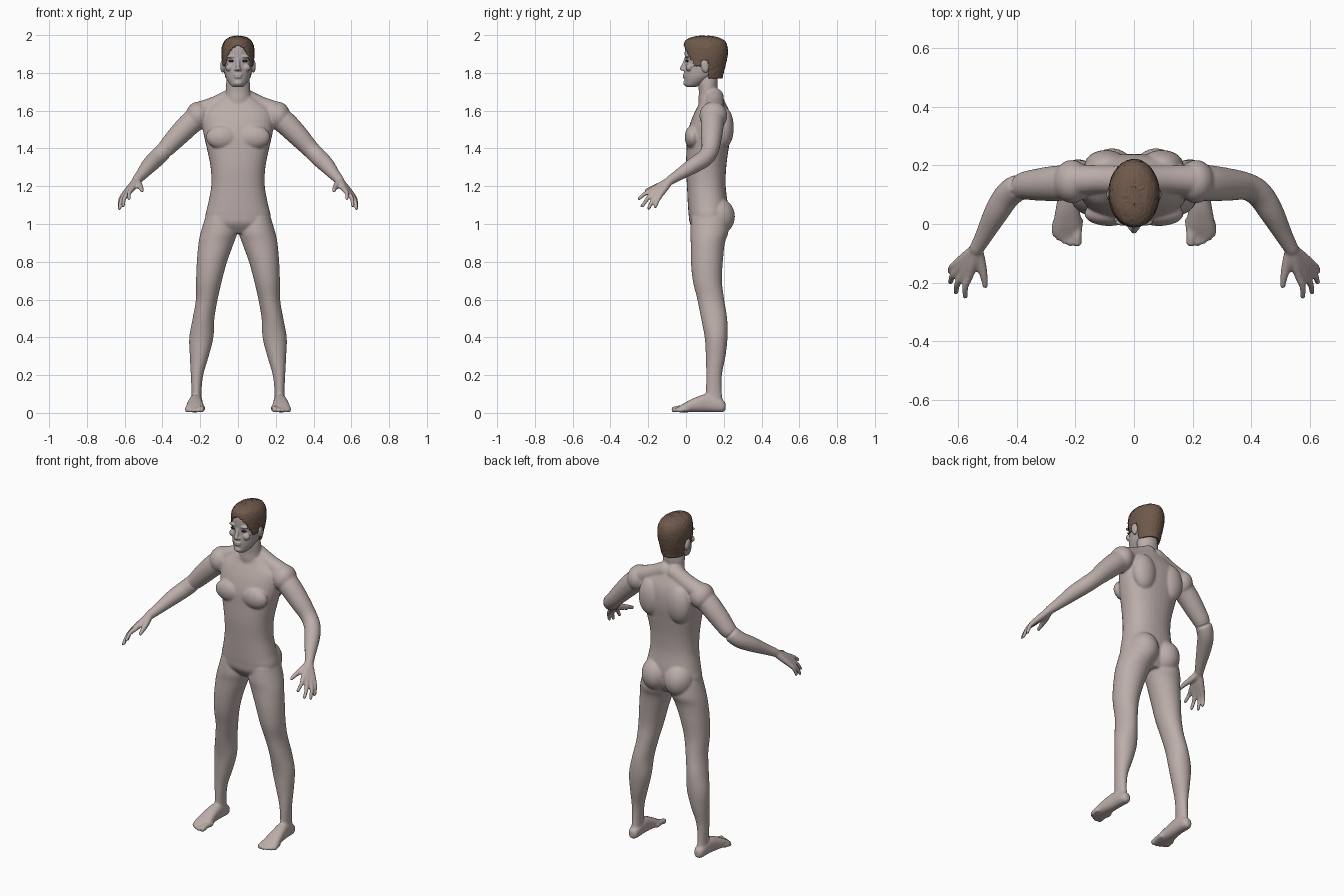
import bpy, bmesh, math, random
from mathutils import Vector, Matrix

random.seed(4)
if "Cube" in bpy.data.objects:
    bpy.data.objects.remove(bpy.data.objects["Cube"], do_unlink=True)


def material(name, color):
    m = bpy.data.materials.new(name)
    m.use_nodes = True
    m.diffuse_color = (*color, 1)
    bsdf = m.node_tree.nodes["Principled BSDF"]
    bsdf.inputs["Base Color"].default_value = (*color, 1)
    bsdf.inputs["Roughness"].default_value = 0.7
    return m


SKIN = material("body skin", (0.50, 0.42, 0.40))
FACE = material("face skin", (0.45, 0.40, 0.39))
HAIR = material("brown hair", (0.16, 0.10, 0.07))
DARK = material("dark eye", (0.03, 0.025, 0.025))


def smooth_path(rows, steps):
    """Catmull-Rom interpolation of equal-length number rows."""
    rows = [Vector(r) for r in rows]
    out = []
    for i in range(len(rows) - 1):
        a, b, c = rows[max(i - 1, 0)], rows[i], rows[i + 1]
        d = rows[min(i + 2, len(rows) - 1)]
        for k in range(steps):
            t = k / steps
            out.append(b + (c - a) * (t / 2) + (a * 2 - b * 5 + c * 4 - d) * (t * t / 2)
                       + (b * 3 - a - c * 3 + d) * (t ** 3 / 2))
    return out + [rows[-1]]


def skin_rings(bm, rings):
    n = len(rings[0])
    for r, q in zip(rings, rings[1:]):
        for i in range(n):
            j = (i + 1) % n
            bm.faces.new((r[i], r[j], q[j], q[i]))
    bm.faces.new(rings[0])
    bm.faces.new(rings[-1])


def oval(bm, center, u, v, power=1.0, n=32):
    ring = []
    for i in range(n):
        a = 2 * math.pi * i / n
        c, s = math.cos(a), math.sin(a)
        ring.append(bm.verts.new(center + u * math.copysign(abs(c) ** power, c)
                                 + v * math.copysign(abs(s) ** power, s)))
    return ring


def column(bm, rows, side=1, power=1.0, steps=4, n=32):
    """Horizontal slices given as (z, x min, x max, y front, y back)."""
    rings = []
    for z, x0, x1, y0, y1 in smooth_path(rows, steps):
        rings.append(oval(bm, Vector((side * (x0 + x1) / 2, (y0 + y1) / 2, z)),
                          Vector(((x1 - x0) / 2, 0, 0)), Vector((0, (y1 - y0) / 2, 0)), power, n))
    skin_rings(bm, rings)


def centred(rows):
    return [(z, -w, w, y0, y1) for z, w, y0, y1 in rows]


def blob(bm, center, radii, side=1, turn=0.0):
    m = (Matrix.Translation((center[0] * side, *center[1:])) @ Matrix.Rotation(turn, 4, 'X')
         @ Matrix.Diagonal((*radii, 1)))
    bmesh.ops.create_uvsphere(bm, u_segments=24, v_segments=16, radius=1, matrix=m)


def tube(bm, rows, side=1):
    """Round limb through (x, y, z, radius) with rounded ends."""
    path = smooth_path([(r[0] * side, *r[1:]) for r in rows], 5)
    rings = []
    for i, p in enumerate(path):
        t = (path[min(i + 1, len(path) - 1)] - path[max(i - 1, 0)]).to_3d().normalized()
        u = t.cross(Vector((1, 0.3, 1))).normalized()
        rings.append(oval(bm, p.to_3d(), u * p[3], t.cross(u) * p[3], n=20))
    skin_rings(bm, rings)
    for p in (path[0], path[-1]):
        blob(bm, p.to_3d(), (p[3],) * 3)


def finish(bm, name, mat, voxel=0, passes=0):
    bmesh.ops.recalc_face_normals(bm, faces=bm.faces[:])
    me = bpy.data.meshes.new(name)
    for f in bm.faces:
        f.smooth = True
    bm.to_mesh(me)
    bm.free()
    ob = bpy.data.objects.new(name, me)
    bpy.context.collection.objects.link(ob)
    me.materials.append(mat)
    if voxel:
        r = ob.modifiers.new("fuse", 'REMESH')
        r.mode, r.voxel_size, r.use_smooth_shade = 'VOXEL', voxel, True
        s = ob.modifiers.new("soften", 'SMOOTH')
        s.factor, s.iterations = 0.5, passes
    return ob


# torso and neck
body = bmesh.new()
column(body, centred([
    (0.95, .10, .06, .19), (1.0, .165, .022, .215), (1.05, .172, .014, .222),
    (1.1, .16, .01, .222), (1.2, .142, .005, .21), (1.3, .145, .0, .213),
    (1.4, .165, .003, .226), (1.48, .183, .008, .238), (1.55, .19, .028, .238),
    (1.6, .18, .05, .228), (1.64, .13, .07, .21), (1.68, .07, .08, .19)]), power=0.88)
column(body, centred([
    (1.6, .08, .07, .2), (1.66, .07, .066, .188), (1.7, .064, .068, .166),
    (1.75, .063, .062, .168), (1.8, .055, .06, .165)]))

for s in (1, -1):
    # chest, shoulder blade, shoulder, seat
    blob(body, (.085, .035, 1.46), (.085, .042, .062), s)
    blob(body, (.095, .2, 1.51), (.075, .053, .11), s)
    blob(body, (.212, .145, 1.573), (.064, .074, .074), s)
    blob(body, (.075, .165, 1.04), (.085, .094, .1), s)
    tube(body, [(.03, .15, 1.67, .05), (.115, .152, 1.63, .048), (.2, .15, 1.595, .054)], s)

    # arm
    tube(body, [(.19, .145, 1.58, .062), (.25, .14, 1.535, .062), (.32, .135, 1.465, .056),
                (.385, .128, 1.395, .047), (.43, .1, 1.35, .046), (.47, .04, 1.31, .042),
                (.51, -.035, 1.262, .031), (.537, -.083, 1.232, .025)], s)

    # fingers, each running from the wrist over its knuckle to the tip
    wrist = Vector((.537, -.083, 1.232))
    for knuckle, tip in (((.563, -.178, 1.182), (.577, -.248, 1.135)),
                         ((.583, -.173, 1.166), (.609, -.232, 1.095)),
                         ((.599, -.156, 1.155), (.627, -.198, 1.083)),
                         ((.607, -.136, 1.152), (.628, -.162, 1.092))):
        k, t = Vector(knuckle), Vector(tip)
        mid = k.lerp(t, 0.5) + Vector((.006, 0, .005))
        tube(body, [(*wrist, .02), (*wrist.lerp(k, .55), .018), (*k, .0145),
                    (*mid, .0115), (*t, .0095)], s)
    tube(body, [(.535, -.09, 1.225, .02), (.523, -.135, 1.205, .018),
                (.513, -.178, 1.19, .0135), (.508, -.212, 1.176, .01)], s)

    # leg
    column(body, [
        (1.04, .02, .172, .03, .22), (.96, .004, .196, .022, .225), (.9, .022, .209, .025, .206),
        (.8, .058, .218, .026, .195), (.7, .085, .222, .036, .19), (.6, .108, .223, .06, .202),
        (.5, .125, .24, .08, .218), (.4, .13, .258, .099, .22), (.3, .155, .255, .105, .209),
        (.2, .184, .25, .107, .19), (.1, .194, .246, .105, .19), (.03, .19, .25, .1, .203)], s)

    # foot, sliced from heel to ball
    rings = []
    for x, y, z, w, h in smooth_path([
            (.22, .21, .033, .014, .018), (.22, .19, .037, .029, .033), (.222, .12, .052, .034, .047),
            (.226, .06, .045, .04, .041), (.228, 0, .03, .048, .027),
            (.23, -.033, .02, .047, .017), (.23, -.05, .016, .034, .011)], 4):
        rings.append(oval(body, Vector((x * s, y, z)), Vector((w, 0, 0)), Vector((0, 0, h)), .85))
    skin_rings(body, rings)

    # toes
    for x, tip, r in ((.194, -.062, .016), (.218, -.066, .0115), (.238, -.058, .011),
                      (.256, -.047, .011), (.271, -.033, .0105)):
        tube(body, [(x - .005, .01, r + .008, r), (x, tip + .03, r + .008, r), (x, tip, r + .002, r)], s)

finish(body, "body", SKIN, 0.006, 5)

# head with nose, lips, chin, brows, cheeks and ears
head = bmesh.new()
column(head, centred([
    (1.725, .024, .002, .05), (1.738, .042, -.006, .085), (1.77, .062, -.009, .14),
    (1.8, .071, -.01, .18), (1.85, .077, -.005, .2), (1.9, .078, -.007, .206),
    (1.94, .074, -.003, .2), (1.97, .058, .02, .175), (1.985, .03, .06, .13)]), n=48)
tube(head, [(0, .002, 1.88, .009), (0, -.008, 1.85, .0105), (0, -.02, 1.823, .0125)])
blob(head, (0, -.008, 1.79), (.024, .01, .006))
blob(head, (0, -.008, 1.778), (.02, .01, .007))
blob(head, (0, .002, 1.746), (.024, .017, .016))
for s in (1, -1):
    blob(head, (.012, -.01, 1.818), (.009, .011, .008), s)
    blob(head, (.034, .006, 1.887), (.03, .013, .009), s)
    blob(head, (.045, .016, 1.828), (.022, .018, .02), s)
    blob(head, (.081, .1, 1.836), (.013, .021, .036), s, turn=0.2)
finish(head, "head", FACE, 0.0035, 5)

# eyes
for s, label in ((1, "left"), (-1, "right")):
    eye = bmesh.new()
    blob(eye, (.036, .005, 1.863), (.016, .008, .006), s)
    finish(eye, label + "_eye", DARK)


# hair cap trimmed along the hairline
def hairline(y):
    if y < .045:
        return 1.945 - (y + .012) * 1.9
    if y < .085:
        return 1.837
    return 1.868 if y < .122 else 1.77


hair = bmesh.new()
column(hair, centred([
    (1.755, .062, .02, .188), (1.8, .074, -.008, .199), (1.85, .083, -.011, .212),
    (1.9, .087, -.013, .221), (1.94, .084, -.012, .219), (1.97, .07, -.004, .204),
    (1.988, .046, .028, .168), (1.996, .016, .07, .125)]), steps=7, n=80)
bmesh.ops.delete(hair, geom=[f for f in hair.faces
                             if f.calc_center_median().z < hairline(f.calc_center_median().y)],
                 context='FACES')
for v in hair.verts:
    v.co += Vector([random.uniform(-.0015, .0015) for _ in range(3)])
cap = finish(hair, "hair", HAIR)
shell = cap.modifiers.new("thickness", 'SOLIDIFY')
shell.thickness, shell.offset = 0.012, -1
